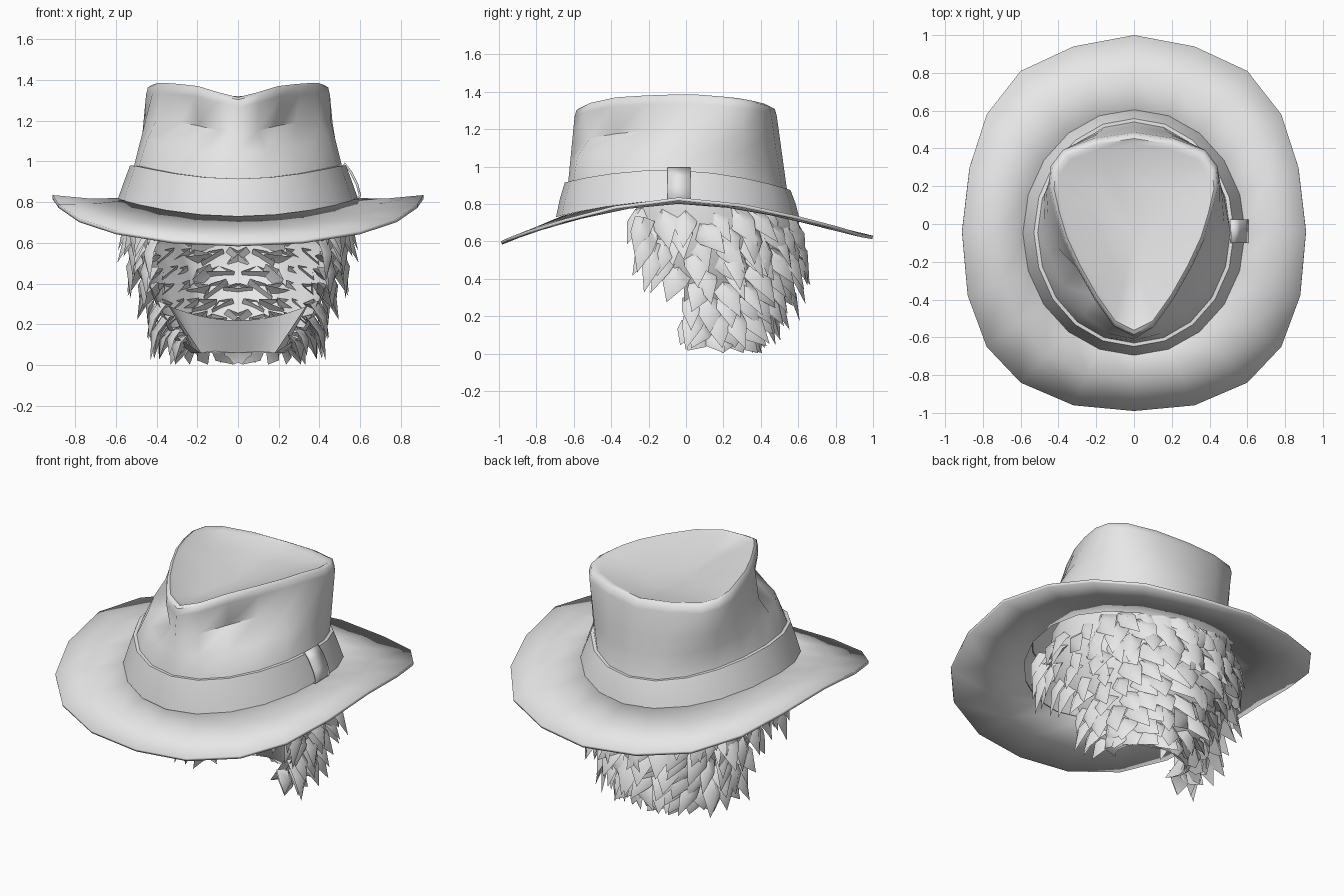
import bpy, bmesh, math, random
from mathutils import Vector

random.seed(4)
cube = bpy.data.objects.get("Cube")
if cube:
    bpy.data.objects.remove(cube)

grey = bpy.data.materials.new("plain_grey")
grey.use_nodes = True
grey.diffuse_color = (0.8, 0.8, 0.8, 1)
grey.node_tree.nodes["Principled BSDF"].inputs["Base Color"].default_value = (0.8, 0.8, 0.8, 1)

N = 20
ANGLES = [math.tau * i / N for i in range(N)]


def finish(name, bm, angle=40, recalc=True):
    if recalc:
        bmesh.ops.recalc_face_normals(bm, faces=bm.faces)
    mesh = bpy.data.meshes.new(name)
    bm.to_mesh(mesh)
    bm.free()
    mesh.materials.append(grey)
    ob = bpy.data.objects.new(name, mesh)
    bpy.context.collection.objects.link(ob)
    bpy.ops.object.select_all(action='DESELECT')
    ob.select_set(True)
    bpy.context.view_layer.objects.active = ob
    bpy.ops.object.shade_smooth_by_angle(angle=math.radians(angle))
    return ob


def loft(bm, rings, closed=True):
    rows = [[bm.verts.new(p) for p in r] for r in rings]
    n = len(rows[0])
    for a, b in zip(rows, rows[1:]):
        for i in range(n if closed else n - 1):
            j = (i + 1) % n
            bm.faces.new((a[i], a[j], b[j], b[i]))
    return rows


def oval(a, b, zfun, cy=-0.045):
    return [Vector((a * math.sin(t), cy - b * math.cos(t), zfun(t))) for t in ANGLES]


def full(half):
    """Mirror a front-to-back half outline into a whole ring."""
    return [Vector(p) for p in half] + [Vector((-x, y, z)) for x, y, z in half[-2:0:-1]]


def mix(r, s, f):
    return [p.lerp(q, f) for p, q in zip(r, s)]


def base_z(t):
    return 0.735 + 0.085 * math.sin(t) ** 2


def band_z(t):
    return 0.895 + 0.02 * math.cos(t) + 0.085 * math.sin(t) ** 2


# Brim, with raised sides and drooping front and back
edge = full([(0, -.99, .60), (.32, -.96, .615), (.6, -.84, .66), (.78, -.65, .72),
             (.88, -.38, .79), (.91, -.04, .835), (.87, .3, .80), (.78, .58, .74),
             (.6, .81, .68), (.32, .94, .64), (0, 1, .63)])
foot = oval(.56, .62, base_z)
middle = mix(foot, edge, .5)
for p in middle:
    p.z -= 0.012 * abs(p.x)
bm = bmesh.new()
loft(bm, [foot, middle, edge])
brim = finish("brim", bm)
solid = brim.modifiers.new("thickness", 'SOLIDIFY')
solid.thickness = 0.018
solid.offset = -1

# Crown, oval below and egg-shaped with a front pinch above
egg = full([(0, -.57, 1.315), (.1, -.52, 1.34), (.2, -.38, 1.37), (.29, -.22, 1.38),
            (.36, -.07, 1.385), (.40, .06, 1.385), (.43, .19, 1.375), (.42, .29, 1.365),
            (.36, .37, 1.35), (.2, .43, 1.335), (0, .46, 1.32)])


def scaled(ring, s, dz):
    return [Vector((p.x * s, -.05 + (p.y + .05) * s, p.z + dz)) for p in ring]


low = oval(.51, .585, band_z)
shoulder = scaled(egg, 1.05, -.05)
crease, pinch = mix(low, shoulder, .36), mix(low, shoulder, .62)
for i, p in enumerate(pinch):
    k = min(i, N - i)
    if k in (1, 2, 3):
        p.x, p.y = shoulder[i].x * .93, shoulder[i].y * .95
    elif k == 4:
        p.x *= .96
bm = bmesh.new()
rows = loft(bm, [oval(.57, .63, base_z), low, crease, pinch, shoulder,
                 scaled(egg, 1.03, -.012), scaled(egg, .985, 0), scaled(egg, .93, -.012),
                 [Vector((p.x * .5, -.05 + (p.y + .05) * .55, 1.29 + .1 * abs(p.x)))
                  for p in egg]])
centre = bm.verts.new((0, -.05, 1.265))
for a, b in zip(rows[-1], rows[-1][1:] + rows[-1][:1]):
    bm.faces.new((a, b, centre))
finish("crown", bm, 50)

# Hat band with a thin upper lip
bm = bmesh.new()
loft(bm, [oval(.59, .65, lambda t: base_z(t) - .005), oval(.56, .63, lambda t: (base_z(t) + band_z(t)) / 2),
          oval(.53, .603, band_z), oval(.505, .58, band_z)])
finish("hat_band", bm)

# Strap loop on the left of the band
bm = bmesh.new()
path = [(.50, .965), (.525, .995), (.56, .95), (.59, .89), (.605, .83), (.585, .81)]
loft(bm, [[Vector((x, y, z)) for y in (-.10, .025)] for x, z in path], closed=False)
strap = finish("band_strap", bm, 60)
solid = strap.modifiers.new("thickness", 'SOLIDIFY')
solid.thickness = 0.012


# Hair shell wrapped round the back of the head: height, half width, depth, centre y, sweep
LEVELS = [(.86, .47, .50, .02, 128), (.70, .49, .54, .05, 126), (.56, .47, .53, .06, 118),
          (.42, .43, .47, .07, 100), (.26, .38, .37, .08, 104), (.13, .32, .25, .11, 112),
          (.06, .22, .15, .14, 125)]


def level(z):
    for p, q in zip(LEVELS, LEVELS[1:]):
        if z >= q[0]:
            f = (p[0] - z) / (p[0] - q[0])
            return [a + (b - a) * f for a, b in zip(p, q)]
    return LEVELS[-1]


def scalp(u, z):
    """Point on the shell, u from 0 at the back to 1 at the left front edge."""
    _, a, b, cy, sweep = level(z)
    t = u * math.radians(sweep)
    return Vector((a * math.sin(t), cy + b * math.cos(t), z))


bm = bmesh.new()
loft(bm, [[scalp(u / 9, lv[0]) for u in range(-9, 10)] for lv in LEVELS], closed=False)
for v in bm.verts:
    if abs(v.co.x) > .02:
        v.co += Vector((v.co.x, v.co.y, 0)) * .05 * math.sin(v.co.z * 40 + abs(v.co.x) * 23)
# Inward nape lining that closes the bottom of the shell
nape = [[scalp(u / 9, z) for u in range(-9, 10)] for z in (.06, .26)]
nape[1] = [Vector((p.x * .9, p.y * .35 + .04, .22 + .5 * p.x ** 2)) for p in nape[1]]
loft(bm, nape, closed=False)
finish("hair_shell", bm, 60, recalc=False)


def tuft(bm, root, aim, out, length, width):
    """A bent three-sided lock of hair tapering to a point."""
    aim = aim.normalized()
    side = aim.cross(out).normalized()
    up = side.cross(aim).normalized()
    rings = []
    for f, w in ((0, .8), (.45, .75)):
        c = root + aim * length * f + up * length * .13 * f
        rings.append([c + side * width * w * .5, c + up * width * w * .3,
                      c - side * width * w * .5])
    tip = root + aim * length - up * length * .08
    tip.z = max(tip.z, .003)
    a, b = loft(bm, rings)
    end = bm.verts.new(tip)
    for i in range(3):
        bm.faces.new((b[i], b[(i + 1) % 3], end))


# Locks of hair in staggered rows, swept down and back, then mirrored
bm = bmesh.new()
for r, z in enumerate((.76, .69, .62, .54, .46, .38, .30, .23, .16, .11)):
    count = 9 if z > .5 else 7
    for i in range(count):
        u = (i + (.2 if r % 2 else .7) + random.uniform(-.15, .15)) / count
        p = scalp(u, z)
        out = Vector((p.x, p.y - level(z)[3], 0)).normalized()
        back = Vector((out.y, -out.x, 0)) * -1
        sweep = random.uniform(-.1, .7) if u < .8 else random.uniform(-.5, .3)
        aim = out * random.uniform(.3, .65) + Vector((0, 0, -.75)) + back * sweep
        size = random.uniform(.17, .25) * (.75 if z < .2 else 1)
        tuft(bm, p - out * .03, aim, out, size, random.uniform(.13, .19))
# Longer sideburn locks in front of the ears
for y, z, length in ((-.22, .72, .2), (-.2, .64, .22), (-.15, .58, .27), (-.1, .6, .2)):
    tuft(bm, Vector((.47, y, z)), Vector((.25, -.25, -.8)), Vector((1, -.2, 0)), length, .14)
locks = finish("hair_locks", bm, 60)
mirror = locks.modifiers.new("mirror", 'MIRROR')
mirror.use_mirror_merge = False
